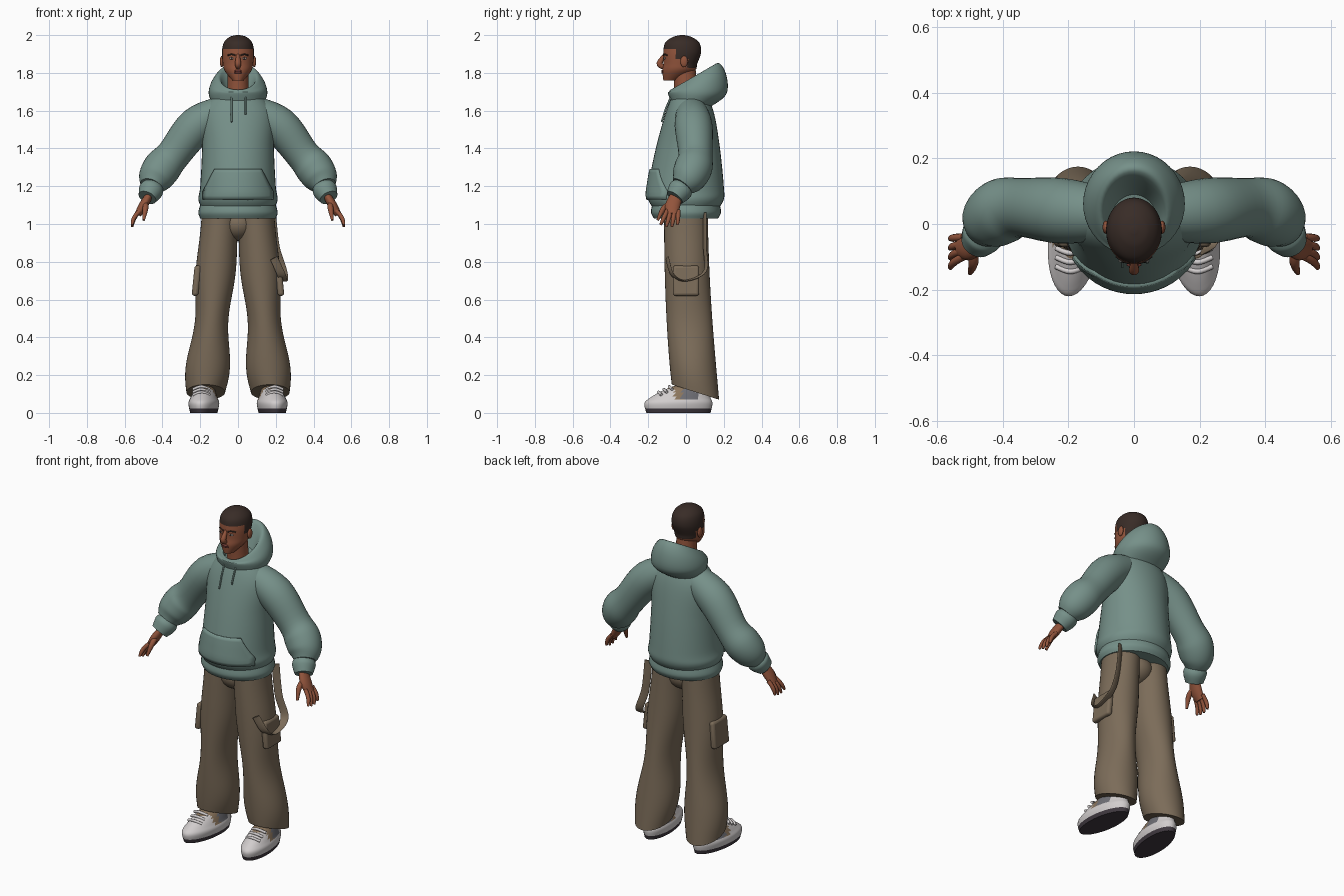
import bpy, bmesh, math
from mathutils import Vector

if "Cube" in bpy.data.objects:
    bpy.data.objects.remove(bpy.data.objects["Cube"])


def paint(name, red, green, blue):
    material = bpy.data.materials.new(name)
    material.use_nodes = True
    colour = (red, green, blue, 1)
    material.diffuse_color = colour
    material.node_tree.nodes["Principled BSDF"].inputs["Base Color"].default_value = colour
    return material


teal = paint("sage fabric", .18, .28, .25)
brown = paint("khaki cloth", .2, .15, .1)
skin = paint("skin", .29, .09, .045)
hair = paint("dark hair", .04, .025, .02)
white = paint("shoe white", .64, .61, .61)
dark = paint("sole charcoal", .05, .04, .05)
grey = paint("shoe grey", .16, .16, .18)
tan = paint("shoe tan", .26, .18, .11)
lip = paint("lips", .19, .05, .04)
eye_white = paint("eye white", .5, .45, .42)
parts = []


def finish(name, bm, materials, mirror=False, rule=None):
    bmesh.ops.recalc_face_normals(bm, faces=bm.faces[:])
    if rule:
        for face in bm.faces:
            face.material_index = rule(face.calc_center_median())
    mesh = bpy.data.meshes.new(name)
    bm.to_mesh(mesh)
    bm.free()
    part = bpy.data.objects.new(name, mesh)
    bpy.context.collection.objects.link(part)
    for material in materials:
        mesh.materials.append(material)
    if mirror:
        part.modifiers.new("mirror", "MIRROR").use_mirror_merge = False
    parts.append(part)
    return part


def spline(rows, steps):
    """Smooth curve through rows of numbers."""
    last = len(rows) - 1
    out = []
    for i in range(last):
        near = rows[max(i - 1, 0)], rows[i], rows[i + 1], rows[min(i + 2, last)]
        for step in range(steps):
            t = step / steps
            out.append([b + t / 2 * (c - a + t * (2 * a - 5 * b + 4 * c - d + t * (3 * (b - c) + d - a)))
                        for a, b, c, d in zip(*near)])
    return out + [list(rows[last])]


def bridge(name, rings, materials, **options):
    bm = bmesh.new()
    loops = [[bm.verts.new(point) for point in ring] for ring in rings]
    for low, high in zip(loops, loops[1:]):
        for i in range(len(low)):
            bm.faces.new((low[i - 1], low[i], high[i], high[i - 1]))
    bm.faces.new(loops[0])
    bm.faces.new(loops[-1])
    return finish(name, bm, materials, **options)


def circle(count):
    turns = [math.tau * i / count for i in range(count)]
    return [(math.cos(turn), math.sin(turn)) for turn in turns]


def stack(name, rows, materials, count=40, steps=6, x=0, lean=0, shear=0, **options):
    """Level ovals: y, z, half width, half depth, rise towards the back."""
    rows = spline([(*row, 0)[:5] for row in rows], steps)
    rings = [[(x + lean * z + wide * c + shear * (y + deep * s), y + deep * s, z + rise * s)
              for c, s in circle(count)] for y, z, wide, deep, rise in rows]
    return bridge(name, rings, materials, **options)


def tube(name, rows, materials, side=(0, 1, 0), flat=1, count=20, steps=5, **options):
    """Ovals across a path: x, y, z, radius; flat thins them across the side axis."""
    rows = spline(rows, steps)
    points = [Vector(row[:3]) for row in rows]
    rings = []
    for i, centre in enumerate(points):
        along = (points[min(i + 1, len(points) - 1)] - points[max(i - 1, 0)]).normalized()
        across = Vector(side)
        across = (across - along * across.dot(along)).normalized()
        other = along.cross(across) * flat
        rings.append([centre + (across * c + other * s) * rows[i][3] for c, s in circle(count)])
    return bridge(name, rings, materials, **options)


def ball(name, centre, size, materials, mirror=False):
    bm = bmesh.new()
    bmesh.ops.create_uvsphere(bm, u_segments=20, v_segments=12, radius=1)
    for vert in bm.verts:
        vert.co = Vector(centre) + vert.co * Vector(size)
    return finish(name, bm, materials, mirror=mirror)


def front(rows, x, z):
    """Point on the front of a stack at x and z."""
    for y, height, wide, deep in spline(rows, 20):
        if height >= z:
            return Vector((x, y - deep * math.sqrt(max(0, 1 - (x / wide) ** 2)), z))


# Sweatshirt body over a ribbed hem
torso = [(0, 1.08, .19, .17), (0, 1.13, .21, .2), (0, 1.2, .2, .2), (.01, 1.4, .19, .17),
         (.02, 1.58, .19, .13), (.02, 1.68, .12, .09), (.02, 1.7, .07, .06)]
stack("sweatshirt_body", torso, [teal])
stack("hem_band", [(0, 1.03, .2, .17), (0, 1.06, .21, .185), (0, 1.1, .2, .18)], [teal])

# Front pouch that follows the belly
bm = bmesh.new()
grid = []
for row in range(9):
    half = .18 - .08 * max(0, row / 8 - .25)
    grid.append([bm.verts.new(front(torso, half * i / 8, 1.13 + .02 * row)) for i in range(-8, 9)])
for low, high in zip(grid, grid[1:]):
    for i in range(16):
        bm.faces.new((low[i], low[i + 1], high[i + 1], high[i]))
solid = finish("front_pouch", bm, [teal]).modifiers.new("thickness", "SOLIDIFY")
solid.thickness = .02
solid.offset = 0

# Hood resting on the shoulders
stack("hood", [(.03, 1.62, .13, .1), (.06, 1.69, .155, .155, 0), (.06, 1.75, .14, .15, .05),
               (.04, 1.78, .1, .12, .07), (.01, 1.7, .07, .08, .02)], [teal])

# Draw cords
for name, x, length in (("right_draw_cord", -.035, .14), ("left_draw_cord", .04, .1)):
    path = [front(torso, x, 1.68 - length * i / 4) for i in range(5)]
    tube(name, [(x, p.y - .01, p.z, .005) for p in path], [teal], side=(1, 0, 0), count=8)

# Sleeves with a full elbow, gathered into cuffs
tube("sleeves", [(.08, .03, 1.6, .08), (.22, .04, 1.52, .1), (.34, .05, 1.37, .09), (.4, .04, 1.3, .1),
                 (.44, .01, 1.24, .09), (.46, -.02, 1.2, .06)], [teal], count=32, mirror=True)
tube("cuffs", [(.45, -.01, 1.21, .05), (.46, -.03, 1.18, .065), (.48, -.06, 1.14, .05)],
     [teal], count=32, mirror=True)

# Hands
tube("palms", [(.46, -.04, 1.17, .03), (.5, -.07, 1.1, .04), (.53, -.07, 1.05, .03)],
     [skin], flat=.6, mirror=True)
for i, name in enumerate(("index", "middle", "ring", "little")):
    spread = i - 1.5
    length = .09 - .01 * abs(spread)
    tube(name + "_fingers", [(.52 + .04 * t * (2 - t), -.07 + .02 * spread - .02 * t + .01 * t * spread,
                              1.07 - length * t, .012 - .006 * t ** 4) for t in (0, .3, .6, .9, 1)],
         [skin], count=10, mirror=True)
tube("thumbs", [(.49, -.08, 1.11, .015), (.49, -.12, 1.08, .015), (.5, -.15, 1.02, .007)],
     [skin], side=(1, 0, 0), count=10, mirror=True)

# Baggy trouser legs, pinched below the knee and draped lower at the heel
leg = []
for i in range(21):
    t = i / 20
    fullness = .1 + .02 * t * math.sin(11 * t - 1.7)
    leg.append((.05 * t * t, 1.08 - .97 * t, fullness, .115 + .01 * t, -.04 * t ** 8))
stack("trouser_legs", leg, [brown], steps=2, x=.18, lean=-.083, mirror=True)
ball("trouser_seat", (0, 0, 1), (.1, .11, .09), [brown])

# Thigh pockets
bm = bmesh.new()
bmesh.ops.create_cube(bm, size=1)
for vert in bm.verts:
    x, y, z = vert.co
    vert.co = (.22 + .035 * x - .016 * z, .14 * y, .7 + .16 * z)
bevel = finish("thigh_pockets", bm, [brown], mirror=True).modifiers.new("soft edges", "BEVEL")
bevel.width = .014
bevel.segments = 3

# Loose strap hanging at the left hip
strap = [(.18, .1, 1.06), (.2, .1, .88), (.24, .1, .75), (.24, 0, .7), (.23, -.07, .73), (.19, -.1, .82)]
tube("hip_strap", [(*point, .022) for point in strap], [brown], side=(1, .4, 0), flat=.2, steps=8)


# Trainers: dark tread, pale midsole and upper, side panels, tan tongue
def shoe_colour(centre):
    if centre.z < .028:
        return 1
    if centre.z > .125:
        return 3
    if centre.z > .07 and abs(centre.y) < .06 and abs(centre.x - .18) > .03:
        return 2 if centre.y > -.02 else 3
    return 0


stack("trainers", [(-.04, 0, .07, .17), (-.04, .05, .08, .18), (-.03, .08, .07, .16), (0, .12, .055, .12),
                   (.03, .15, .04, .07)], [white, dark, grey, tan], x=.177, shear=-.1, mirror=True, rule=shoe_colour)
for i, name in enumerate(("lower", "middle", "upper")):
    tube(name + "_laces", [(.194 + .044 * s, -.145 + .028 * i + .015 * s * s, .11 + .015 * (i - s * s), .008)
                           for s in (-1, 0, 1)], [white], count=8, mirror=True)

# Head, with close-cropped hair above a hairline that drops towards the nape
head = [(-.08, 1.76, .03, .04), (-.04, 1.81, .07, .085), (-.03, 1.85, .08, .09), (-.02, 1.91, .085, .1),
        (-.02, 1.96, .075, .09), (-.02, 1.99, .045, .05), (-.02, 2, .01, .01)]


def hairline(centre):
    line = 1.925 if centre.y < -.055 else 1.87 if centre.y < .01 else 1.825
    return int(centre.z > line)


stack("head", head, [skin, hair], count=56, steps=10, rule=hairline)
stack("neck", [(0, 1.64, .07, .07), (0, 1.7, .058, .062), (-.01, 1.83, .055, .06)], [skin])
tube("nose", [(0, -.11, 1.9, .008), (0, -.14, 1.85, .016), (0, -.12, 1.83, .012)], [skin], side=(1, 0, 0))
ball("ears", (.086, -.01, 1.86), (.01, .02, .03), [skin], mirror=True)

# Face details
eye = front(head, .033, 1.877)
ball("eyes", eye, (.014, .005, .006), [eye_white], mirror=True)
ball("irises", eye - Vector((0, .003, 0)), (.006, .003, .006), [hair], mirror=True)
brow = [front(head, .034 + .02 * s, 1.898 - .005 * s * s) for s in (-1, 0, 1)]
tube("eyebrows", [(*point, .004) for point in brow], [hair], side=(0, 0, 1), count=8, mirror=True)
for name, z in (("upper_lip", 1.81), ("lower_lip", 1.802)):
    ball(name, front(head, 0, z), (.023, .006, .006), [lip])

# Smooth shading with crisp folds
bpy.ops.object.select_all(action="DESELECT")
for part in parts:
    part.select_set(True)
bpy.context.view_layer.objects.active = parts[0]
bpy.ops.object.shade_smooth_by_angle(angle=math.radians(50))
